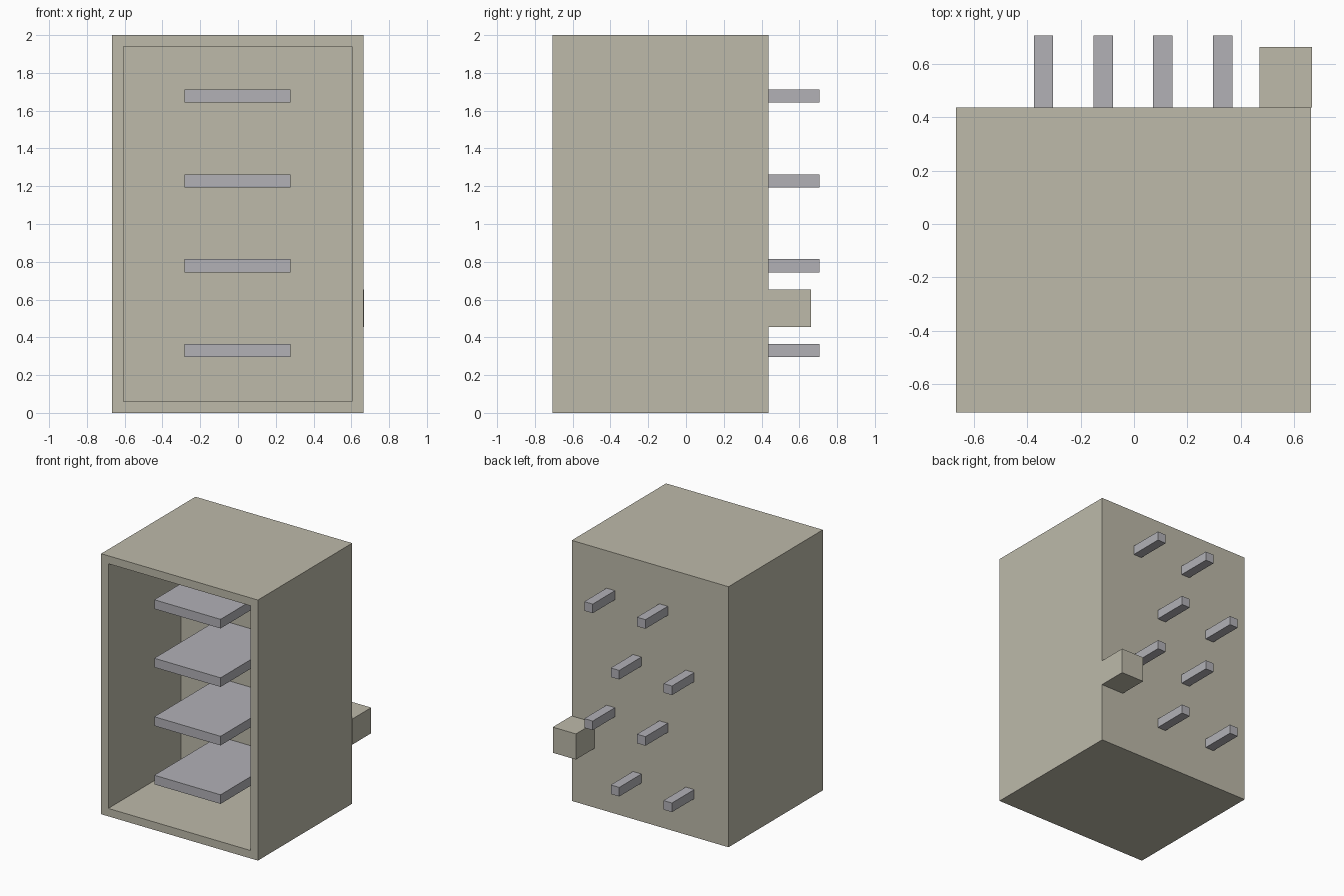
import bpy
import bmesh
from mathutils import Vector

old = bpy.data.objects.get("Cube")
if old:
    bpy.data.objects.remove(old, do_unlink=True)


def make_material(name, color):
    mat = bpy.data.materials.new(name)
    mat.use_nodes = True
    mat.diffuse_color = color
    mat.node_tree.nodes["Principled BSDF"].inputs["Base Color"].default_value = color
    return mat


beige = make_material("warm beige", (0.51, 0.49, 0.40, 1))
grey = make_material("cool grey", (0.445, 0.44, 0.47, 1))


def add_box(name, low, high, mat, shape=None):
    """Box between two corners; shape may edit the mesh further."""
    low, high = Vector(low), Vector(high)
    bm = bmesh.new()
    bmesh.ops.create_cube(bm, size=1)
    for v in bm.verts:
        v.co = (low + high) / 2 + v.co * (high - low)
    if shape:
        shape(bm)
    bmesh.ops.recalc_face_normals(bm, faces=bm.faces)
    mesh = bpy.data.meshes.new(name)
    bm.to_mesh(mesh)
    bm.free()
    mesh.materials.append(mat)
    obj = bpy.data.objects.new(name, mesh)
    bpy.context.collection.objects.link(obj)
    return obj


FRONT, BACK, INNER_BACK = -0.707, 0.437, 0.172
RIM = 0.086


def hollow_front(bm):
    """Inset the front face and push it back to form the open cavity."""
    bm.normal_update()
    front = min(bm.faces, key=lambda f: f.calc_center_median().y)
    bmesh.ops.inset_region(bm, faces=[front], thickness=RIM)
    floor = bmesh.ops.extrude_discrete_faces(bm, faces=[front])["faces"][0]
    for v in floor.verts:
        v.co.y = INNER_BACK


# Cabinet shell, open at the front
add_box("cabinet", (-0.667, FRONT, 0), (0.664, BACK, 2), beige, hollow_front)

# Small block on the back, at the left edge
add_box("back_block", (0.471, BACK, 0.455), (0.667, 0.663, 0.652), beige)

# Shelves, each with two pegs behind; the pegs are staggered row by row
THICK = 0.07
PEG = 0.072
for row in range(4):
    z = 0.295 + row * 0.449
    add_box(f"shelf_{row + 1}", (-0.284, -0.61, z),
            (0.279, INNER_BACK + 0.02, z + THICK), grey)
    shift = 0.225 * (row % 2)
    for side, x in (("right", -0.376), ("left", 0.072)):
        add_box(f"peg_{side}_{row + 1}", (x + shift, BACK - 0.02, z),
                (x + shift + PEG, 0.707, z + THICK), grey)
